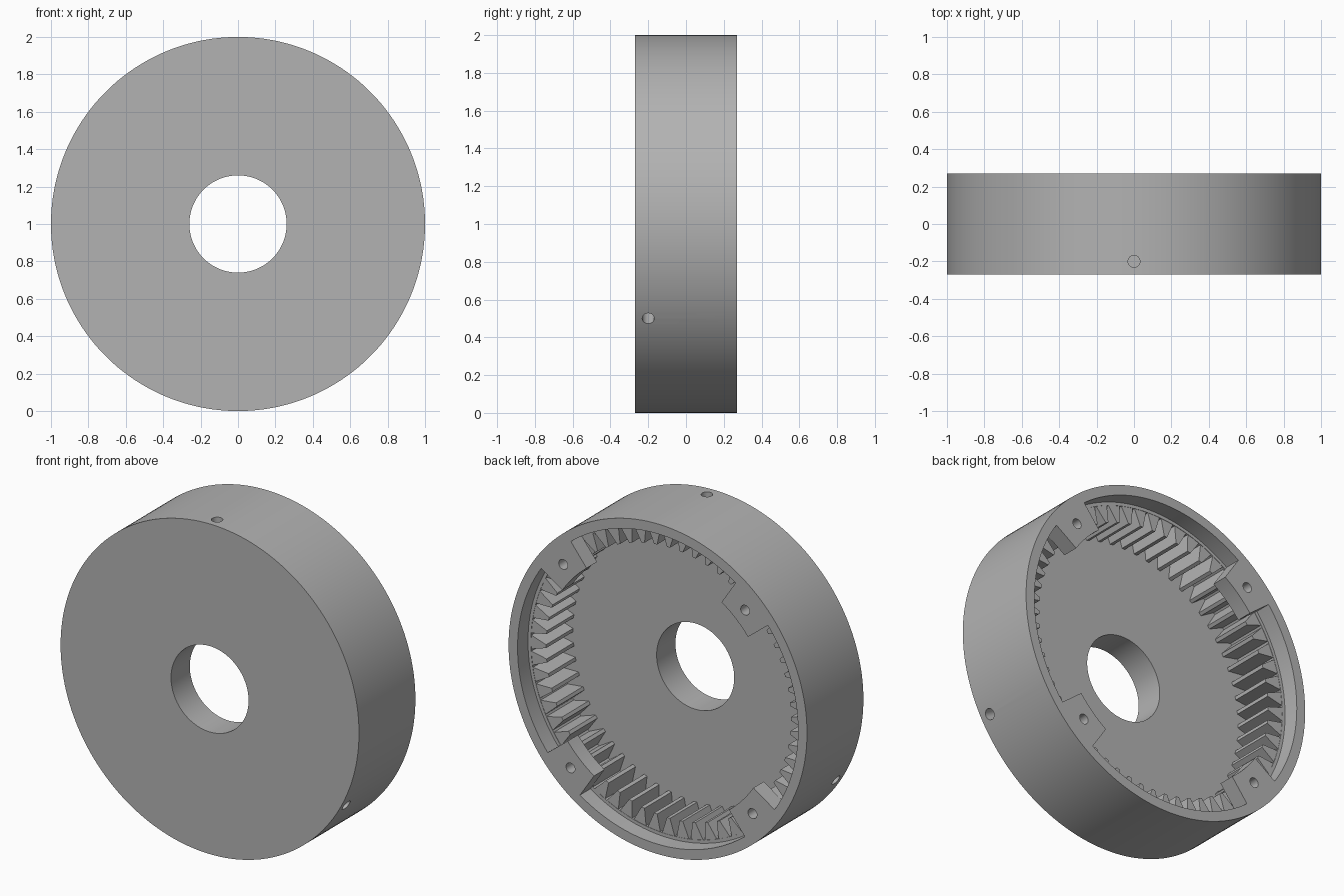
import bpy, bmesh
from math import sin, cos, radians, tau
from mathutils import Vector

cube = bpy.data.objects.get("Cube")
if cube:
    bpy.data.objects.remove(cube, do_unlink=True)

BACK, FRONT = 0.27, -0.27
FLOOR, LEDGE = -0.09, 0.17
RIM_R, ROOT_R, TIP_R, LUG_R, BORE_R = 0.94, 0.92, 0.82, 0.77, 0.26
TEETH = 60
LUG_ANGLES = [radians(42.7 + 90 * k) for k in range(4)]

grey = bpy.data.materials.new("plain grey")
grey.use_nodes = True
colour = (0.45, 0.45, 0.45, 1)
grey.diffuse_color = colour
grey.node_tree.nodes["Principled BSDF"].inputs["Base Color"].default_value = colour


def polar(r, a, y):
    return Vector((r * cos(a), y, 1 + r * sin(a)))


def make_object(name, bm):
    bmesh.ops.recalc_face_normals(bm, faces=bm.faces)
    mesh = bpy.data.meshes.new(name)
    bm.to_mesh(mesh)
    bm.free()
    mesh.materials.append(grey)
    ob = bpy.data.objects.new(name, mesh)
    bpy.context.collection.objects.link(ob)
    return ob


def add_prism(bm, outline, y0, y1):
    """Prism along y from an outline of (radius, angle) points."""
    a = [bm.verts.new(polar(r, t, y0)) for r, t in outline]
    b = [bm.verts.new(polar(r, t, y1)) for r, t in outline]
    bm.faces.new(a)
    bm.faces.new(b[::-1])
    for i in range(len(a)):
        j = (i + 1) % len(a)
        bm.faces.new((a[i], b[i], b[j], a[j]))


def add_cylinder(bm, start, end, radius):
    axis = end - start
    turn = axis.to_track_quat('Z', 'Y').to_matrix().to_4x4()
    turn.translation = (start + end) / 2
    bmesh.ops.create_cone(bm, cap_ends=True, segments=24, radius1=radius,
                          radius2=radius, depth=axis.length, matrix=turn)


def activate(ob):
    bpy.ops.object.select_all(action='DESELECT')
    ob.select_set(True)
    bpy.context.view_layer.objects.active = ob


def cut(ob, cutter):
    mod = ob.modifiers.new("holes", 'BOOLEAN')
    mod.operation = 'DIFFERENCE'
    mod.solver = 'EXACT'
    mod.object = cutter
    activate(ob)
    bpy.ops.object.modifier_apply(modifier=mod.name)
    bpy.data.objects.remove(cutter, do_unlink=True)


# Housing: turned cup with a thick front plate, bore and stepped rim
profile = [(BORE_R, FRONT), (1, FRONT), (1, BACK), (RIM_R, BACK),
           (RIM_R, LEDGE), (ROOT_R, LEDGE), (ROOT_R, FLOOR), (BORE_R, FLOOR)]
bm = bmesh.new()
N = 180
rings = [[bm.verts.new(polar(r, tau * i / N, y)) for r, y in profile] for i in range(N)]
for i in range(N):
    a, b = rings[i], rings[(i + 1) % N]
    for j in range(len(profile)):
        k = (j + 1) % len(profile)
        bm.faces.new((a[j], b[j], b[k], a[k]))
housing = make_object("housing", bm)

# Three blind radial screw holes in the plate
bm = bmesh.new()
for deg in (90, 210, 330):
    a = radians(deg)
    add_cylinder(bm, polar(0.86, a, -0.2), polar(1.1, a, -0.2), 0.032)
cut(housing, make_object("radial_hole_cutter", bm))

# Internal gear teeth
bm = bmesh.new()
pitch = tau / TEETH
for i in range(TEETH):
    c = i * pitch
    outline = [(ROOT_R + 0.01, c - 0.46 * pitch), (ROOT_R + 0.01, c + 0.46 * pitch),
               (TIP_R, c + 0.12 * pitch), (TIP_R, c - 0.12 * pitch)]
    add_prism(bm, outline, FLOOR - 0.005, LEDGE - 0.002)
make_object("gear_teeth", bm)

# Four mounting lugs flush with the rim, each with a screw hole
half = radians(9)
steps = [half * (k / 5 - 1) for k in range(11)]
bm = bmesh.new()
holes = bmesh.new()
for c in LUG_ANGLES:
    outline = [(RIM_R + 0.002, c + s) for s in steps]
    outline += [(LUG_R, c + s) for s in reversed(steps)]
    add_prism(bm, outline, LEDGE, BACK)
    add_cylinder(holes, polar(0.863, c, LEDGE - 0.05), polar(0.863, c, BACK + 0.05), 0.03)
lugs = make_object("mounting_lugs", bm)
cut(lugs, make_object("lug_hole_cutter", holes))

for ob in (housing, lugs):
    activate(ob)
    bpy.ops.object.shade_smooth_by_angle(angle=radians(30))
